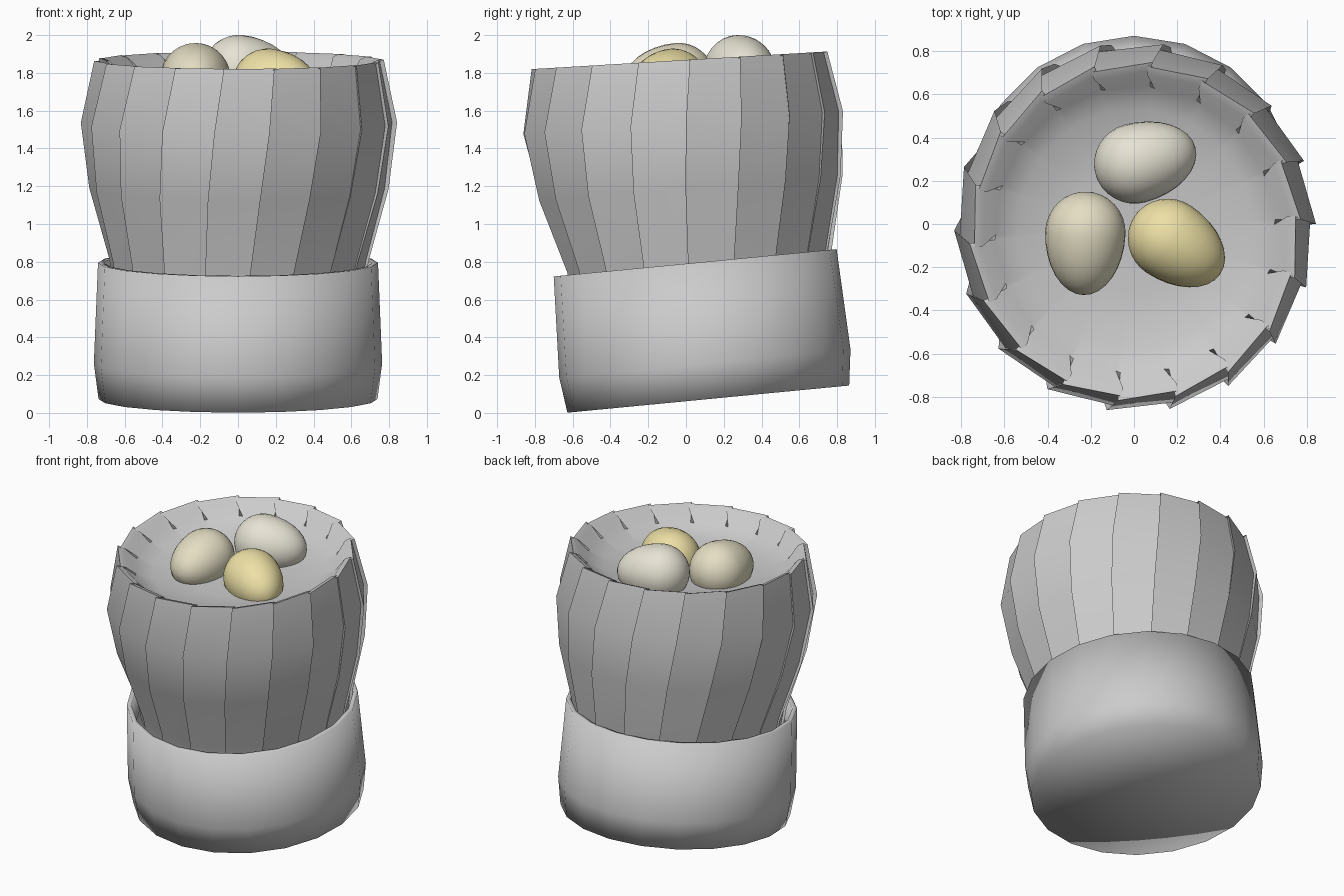
import bpy, bmesh, math
from mathutils import Matrix, Vector

if "Cube" in bpy.data.objects:
    bpy.data.objects.remove(bpy.data.objects["Cube"])

# the whole hat leans slightly towards the front
LEAN = Matrix.Translation((0, 0.118, 0.073)) @ Matrix.Rotation(math.radians(5.5), 4, 'X')


def lofted(name, rings, close_start=False, close_end=False, matrix=None, color=None, angle=None):
    """Bridge a list of equally long point rings into one smooth mesh."""
    bm = bmesh.new()
    loops = [[bm.verts.new(p) for p in ring] for ring in rings]
    n = len(loops[0])
    for a, b in zip(loops, loops[1:]):
        for i in range(n):
            j = (i + 1) % n
            bm.faces.new((a[i], a[j], b[j], b[i]))
    for loop, wanted in ((loops[0], close_start), (loops[-1], close_end)):
        if wanted:
            mid = sum((v.co for v in loop), Vector()) / n
            c = bm.verts.new(mid)
            for i in range(n):
                bm.faces.new((loop[i], loop[(i + 1) % n], c))
    bmesh.ops.recalc_face_normals(bm, faces=bm.faces[:])
    me = bpy.data.meshes.new(name)
    bm.to_mesh(me)
    bm.free()
    ob = bpy.data.objects.new(name, me)
    bpy.context.collection.objects.link(ob)
    if matrix:
        ob.matrix_world = matrix
    if color:
        mat = bpy.data.materials.new(name + "_color")
        mat.diffuse_color = (*color, 1)
        mat.use_nodes = True
        mat.node_tree.nodes["Principled BSDF"].inputs["Base Color"].default_value = mat.diffuse_color
        me.materials.append(mat)
    bpy.ops.object.select_all(action='DESELECT')
    bpy.context.view_layer.objects.active = ob
    ob.select_set(True)
    if angle:
        bpy.ops.object.shade_smooth_by_angle(angle=math.radians(angle))
    else:
        bpy.ops.object.shade_smooth()
    return ob


def circle(r, z, n):
    return [(r * math.cos(2 * math.pi * i / n), r * math.sin(2 * math.pi * i / n), z)
            for i in range(n)]


# head band with closed underside and open top
band = [(0.742, 0), (0.767, 0.19), (0.745, 0.725), (0.715, 0.725), (0.69, 0.60)]
lofted("hat_band", [circle(r, h, 20) for r, h in band], close_start=True,
       matrix=LEAN @ Matrix.Diagonal((0.995, 1.01, 1, 1)))

# pleated crown: sawtooth rings that twist upwards, then fold into a dish
PLEATS = 18


def pleat_ring(r, h, step, twist, shift):
    pts = []
    tilt = 0.033 * max(h - 0.7, 0)          # the rim leans less than the band
    for i in range(PLEATS):
        a = math.radians(360 / PLEATS * i + twist - 5)
        under = a + math.radians(360 / PLEATS + (1.5 if step > 0.015 else -2.0))
        for rad, ang in ((r, a), (r - step, under)):
            y = rad * math.sin(ang) * 1.01
            pts.append((rad * math.cos(ang) * 0.985 + 0.005, y + shift, h - tilt * y))
    return pts


# radius, height, pleat step, twist in degrees, shift to the back
crown = [(0.68, 0.60, 0.016, -1, 0.02), (0.70, 0.74, 0.016, 0, 0.025),
         (0.805, 1.12, 0.022, 3, 0.015), (0.85, 1.47, 0.026, 6, 0.008),
         (0.78, 1.80, 0.022, 9, 0.02), (0.74, 1.785, 0.020, 9, 0.02),
         (0.66, 1.71, 0.006, 9, 0.02), (0.55, 1.66, 0.0, 9, 0.02),
         (0.30, 1.635, 0.0, 9, 0.02)]
lofted("pleated_crown", [pleat_ring(*c) for c in crown], close_end=True,
       matrix=LEAN, angle=60)


# eggs lying in the dish, narrow end along local +x
def egg(name, center, yaw, color):
    rings = []
    for k in range(1, 16):
        t = math.pi * k / 16
        x = -math.cos(t) * (0.19 if t < math.pi / 2 else 0.29)
        rings.append([(x, y, z) for y, z, _ in circle(0.186 * math.sin(t), 0, 28)])
    rings = [[(-0.19, p[1] * 0.01, p[2] * 0.01) for p in rings[0]]] + rings
    rings.append([(0.29, p[1] * 0.01, p[2] * 0.01) for p in rings[-1]])
    m = (Matrix.Translation(center) @ Matrix.Rotation(math.radians(yaw), 4, 'Z')
         @ Matrix.Rotation(math.radians(6), 4, 'Y'))
    lofted(name, rings, True, True, m, color)


egg("back_egg", (0.005, 0.28, 1.815), 15, (0.80, 0.77, 0.66))
egg("left_egg", (-0.225, -0.04, 1.773), -92, (0.78, 0.73, 0.55))
egg("yellow_egg", (0.16, -0.07, 1.743), -34, (0.85, 0.75, 0.38))
